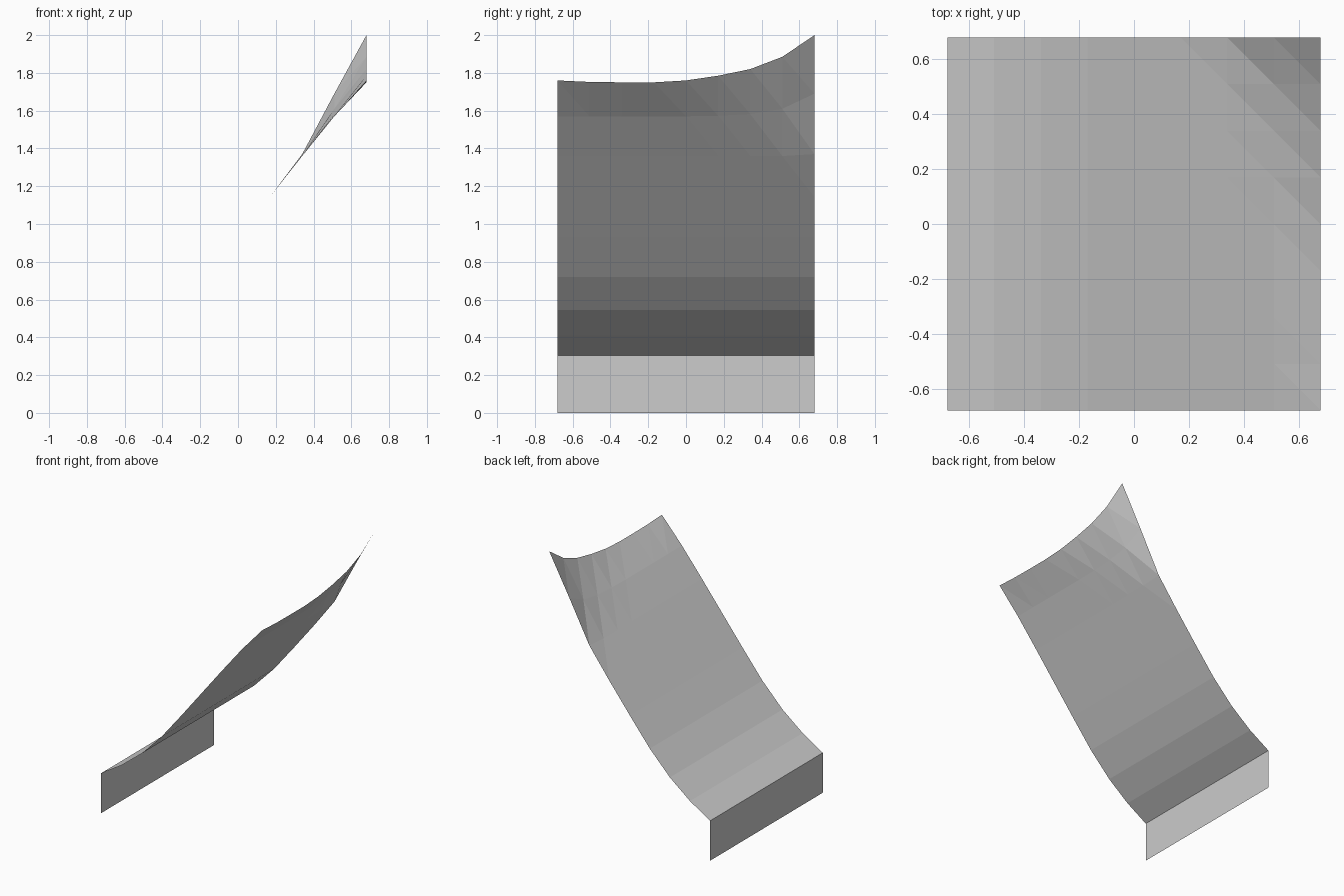
import bpy
import bmesh

cube = bpy.data.objects.get("Cube")
if cube:
    bpy.data.objects.remove(cube)

HALF = 0.68
CELLS = 8
STEP = 2 * HALF / CELLS

# Slope profile from the low edge to the high edge
PROFILE = [0.305, 0.41, 0.545, 0.72, 0.93, 1.145, 1.36, 1.57, 1.75]
# Extra lift of the last three rows, from the front edge to the back edge
LIFT = {
    6: [0, 0, 0, 0, 0, 0, 0, 0, 0.01],
    7: [0, 0, 0, 0, 0, 0.003, 0.012, 0.04, 0.12],
    8: [0.01, 0.002, 0, 0, 0.01, 0.035, 0.07, 0.135, 0.25],
}

grey = bpy.data.materials.new("plain grey")
grey.use_nodes = True
colour = (0.604, 0.604, 0.604, 1)
grey.diffuse_color = colour
grey.node_tree.nodes["Principled BSDF"].inputs["Base Color"].default_value = colour


def make_object(name, bm):
    mesh = bpy.data.meshes.new(name)
    bm.to_mesh(mesh)
    bm.free()
    mesh.materials.append(grey)
    obj = bpy.data.objects.new(name, mesh)
    bpy.context.collection.objects.link(obj)
    return obj


def height(i, j):
    return PROFILE[i] + (LIFT[i][j] if i in LIFT else 0)


# Sloped ground sheet, split along one diagonal direction
bm = bmesh.new()
grid = [[bm.verts.new((-HALF + i * STEP, -HALF + j * STEP, height(i, j)))
         for j in range(CELLS + 1)] for i in range(CELLS + 1)]
for i in range(CELLS):
    for j in range(CELLS):
        a, b = grid[i][j], grid[i + 1][j]
        c, d = grid[i + 1][j + 1], grid[i][j + 1]
        bm.faces.new((a, b, d))
        bm.faces.new((b, c, d))
make_object("sloped_ground", bm)

# Upright wall below the low edge
bm = bmesh.new()
corners = [(HALF, 0), (-HALF, 0), (-HALF, PROFILE[0]), (HALF, PROFILE[0])]
bm.faces.new([bm.verts.new((-HALF, y, z)) for y, z in corners])
make_object("edge_wall", bm)
